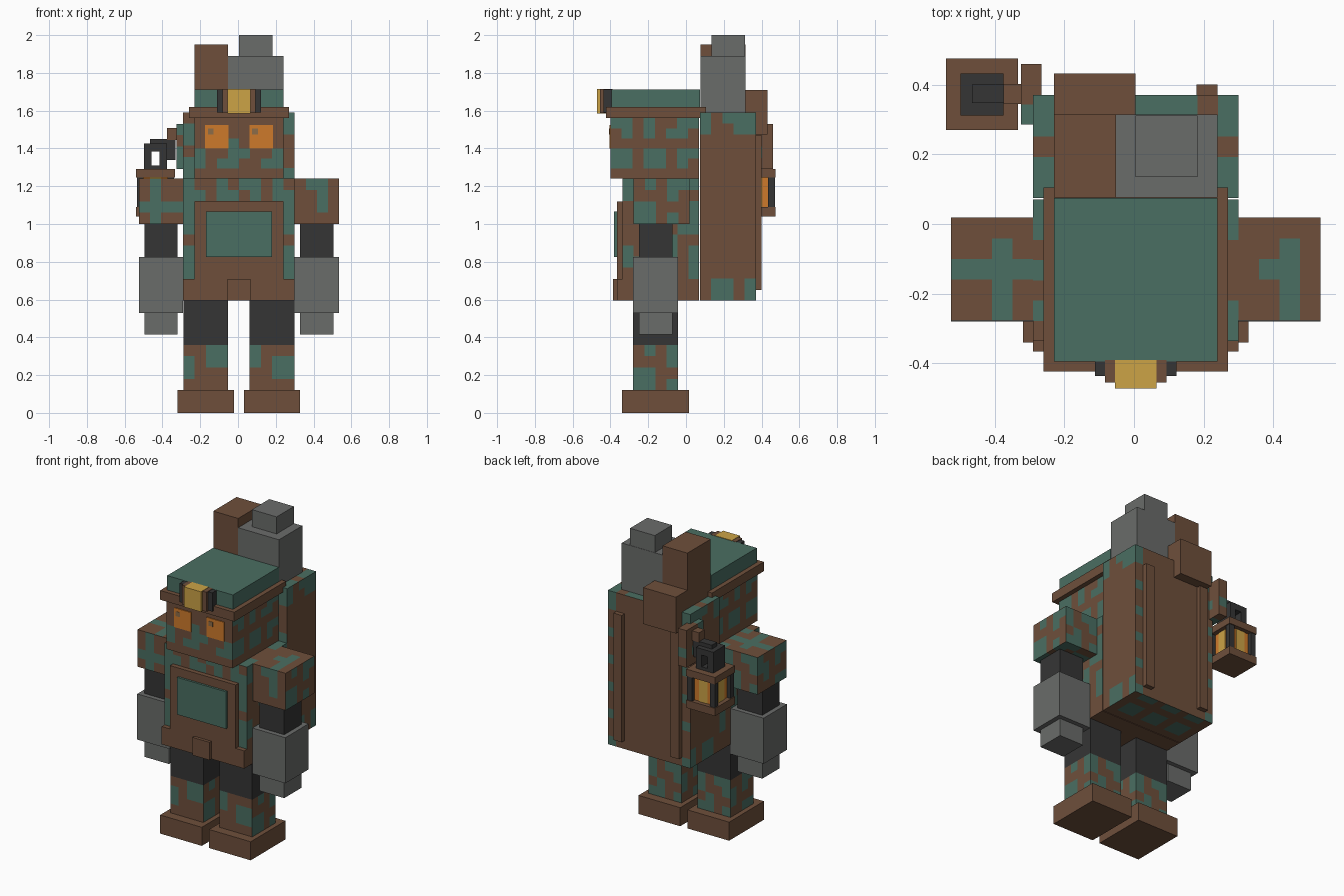
import bpy
import bmesh

if "Cube" in bpy.data.objects:
    bpy.data.objects.remove(bpy.data.objects["Cube"])


def material(name, hex_rgb):
    rgb = [int(hex_rgb[i:i + 2], 16) / 255 for i in (0, 2, 4)]
    lin = [c / 12.92 if c <= 0.04045 else ((c + 0.055) / 1.055) ** 2.4 for c in rgb]
    m = bpy.data.materials.new(name)
    m.diffuse_color = (*lin, 1)
    m.use_nodes = True
    m.node_tree.nodes["Principled BSDF"].inputs["Base Color"].default_value = m.diffuse_color
    return m


BROWN = material("brown", "6E4F3B")
TEAL = material("teal", "4A6E62")
DARK = material("charcoal", "353535")
GREY = material("grey", "6A6C6A")
GOLD = material("gold", "CCA346")
ORANGE = material("orange", "CE7A2B")
GLINT = material("eye_mark", "8C6C48")

# Default camouflage tile, one character per cloth cell
TILE = ["##..#...", ".#.##.##", "...#..##", "##...#..",
        "##.#.##.", "...##...", ".#..#.##", "##.....#"]
CELL = 0.059


def finish(name, bm, mats):
    me = bpy.data.meshes.new(name)
    bm.to_mesh(me)
    bm.free()
    for m in mats:
        me.materials.append(m)
    ob = bpy.data.objects.new(name, me)
    bpy.context.collection.objects.link(ob)
    return ob


def box(name, x, y, z, mat):
    """Plain box given by its x, y and z ranges."""
    bm = bmesh.new()
    bmesh.ops.create_cube(bm, size=1)
    for v in bm.verts:
        v.co = [r[0] + (c + 0.5) * (r[1] - r[0]) for c, r in zip(v.co, (x, y, z))]
    return finish(name, bm, [mat])


def camo_box(name, x, y, z, maps=None):
    """Box whose sides are cell grids; '#' cells are teal, others brown."""
    maps = maps or {}
    rng = (x, y, z)
    bm = bmesh.new()
    for axis, key in enumerate("xyz"):
        ua, va = [(1, 2), (0, 2), (0, 1)][axis]
        for side, sign in ((0, "-"), (1, "+")):
            rows = maps.get(sign + key)
            if not rows:
                nu = max(1, round((rng[ua][1] - rng[ua][0]) / CELL))
                nv = max(1, round((rng[va][1] - rng[va][0]) / CELL))
                rows = ["".join(TILE[(j + side) % 8][(i + 3 * axis) % 8]
                                for i in range(nu)) for j in range(nv)]
            nv, nu = len(rows), len(rows[0])
            grid = []
            for j in range(nv + 1):
                line = []
                for i in range(nu + 1):
                    co = [0, 0, 0]
                    co[axis] = rng[axis][side]
                    co[ua] = rng[ua][0] + (rng[ua][1] - rng[ua][0]) * i / nu
                    co[va] = rng[va][1] - (rng[va][1] - rng[va][0]) * j / nv
                    line.append(bm.verts.new(co))
                grid.append(line)
            # u cross v points along +x, -y or +z
            outward = (side == 1) == (axis != 1)
            for j in range(nv):
                for i in range(nu):
                    q = [grid[j + 1][i], grid[j + 1][i + 1], grid[j][i + 1], grid[j][i]]
                    f = bm.faces.new(q if outward else q[::-1])
                    f.material_index = int(rows[j][i] == "#")
    bmesh.ops.remove_doubles(bm, verts=bm.verts[:], dist=0.0005)
    return finish(name, bm, [BROWN, TEAL])


# Legs and arms, built around each limb's centre line
LEG_FRONT = {"left": ["..##", "#.##", "#...", "...."],
             "right": ["#...", "#.##", "..##", "...."]}
SHOULDER = {
    "left": {"-y": [".#..", ".#..", "####", ".#.."],
             "+z": ["....", "..#.", "####", "..#.", "..#."]},
    "right": {"-y": [".##.", "..#.", "..#.", "...."],
              "+z": ["....", "..#.", ".##.", "..#.", "..#."]}}
for side, leg, arm in (("left", -0.17, -0.4075), ("right", 0.18, 0.4175)):
    def span(c, w):
        return (c - w, c + w)
    box(side + "_shoe", span(leg, 0.149), (-0.34, 0.015), (0, 0.12), BROWN)
    camo_box(side + "_trouser_leg", span(leg, 0.118), (-0.28, -0.043), (0.12, 0.36),
             {"-y": LEG_FRONT[side]})
    box(side + "_thigh", span(leg, 0.118), (-0.28, -0.043), (0.36, 0.6), DARK)
    camo_box(side + "_shoulder", span(arm, 0.1175), (-0.277, 0.018), (1.0, 1.24), SHOULDER[side])
    box(side + "_upper_arm", span(arm, 0.088), (-0.25, -0.072), (0.825, 1.0), DARK)
    box(side + "_forearm", span(arm, 0.1175), (-0.28, -0.043), (0.53, 0.825), GREY)
    box(side + "_hand", span(arm, 0.088), (-0.25, -0.072), (0.415, 0.53), GREY)

# Torso, belt and apron
TORSO_SIDE = ["#..#..#", "##.##..", ".#..#.#", ".##...#", "..#..##",
              "....#..", "#..##.#", "##..#.#", ".#....#"]
camo_box("torso", (-0.29, 0.3), (-0.336, 0.07), (0.71, 1.24),
         {"-y": ["#..#.##.#.", "##.##.#.##"] + ["#........#"] * 3
          + [".........."] + ["#........#"] * 3,
          "+x": TORSO_SIDE, "-x": TORSO_SIDE})
box("belt", (-0.29, 0.3), (-0.366, 0.07), (0.595, 0.71), BROWN)
box("buckle", (-0.055, 0.065), (-0.386, -0.366), (0.595, 0.71), BROWN)
box("apron", (-0.23, 0.24), (-0.366, -0.336), (0.71, 1.12), BROWN)
box("apron_pocket", (-0.17, 0.18), (-0.38, -0.366), (0.825, 1.065), TEAL)

# Head with glowing eyes
HEAD_SIDE = ["##.#..##", ".#.#.##.", "........", "##.##.##", "##.##.#.", "........"]
camo_box("head", (-0.23, 0.24), (-0.4, 0.07), (1.24, 1.56),
         {"-y": ["........", "........", "...#....", "#..##..#", "#.##..##", "........"],
          "+x": HEAD_SIDE, "-x": HEAD_SIDE})
for side, x in (("left", -0.175), ("right", 0.06)):
    box(side + "_eye", (x, x + 0.124), (-0.406, -0.399), (1.4, 1.525), ORANGE)
    box(side + "_eye_mark", (x + 0.015, x + 0.045), (-0.408, -0.405), (1.475, 1.505), GLINT)

# Cap with a head lamp
box("cap_brim", (-0.26, 0.27), (-0.424, 0.105), (1.56, 1.62), BROWN)
box("cap", (-0.23, 0.24), (-0.395, 0.074), (1.62, 1.713), TEAL)
box("lamp_bracket", (-0.112, 0.122), (-0.437, -0.39), (1.59, 1.711), DARK)
box("lamp_rim", (-0.083, 0.093), (-0.455, -0.39), (1.588, 1.714), BROWN)
box("lamp_lens", (-0.055, 0.065), (-0.472, -0.39), (1.586, 1.716), GOLD)

# Backpack
PACK_SIDE = ["#.###", "#..##"] + ["....."] * 13 + [".##.#", ".##.#"]
PACK_TOP = ["########.#", "##########", "..........", "##########", "##########"]
camo_box("backpack", (-0.29, 0.3), (0.074, 0.37), (0.595, 1.59),
         {"+x": PACK_SIDE, "-x": PACK_SIDE, "+z": PACK_TOP,
          "+y": ["##.##....#", "#........#"]
          + ["..........", "#.........", ".........#"] * 4
          + ["..........", "..........", "#........#"],
          "-z": [".##.##.##.", "..........", ".##.##.##.", ".##.##.##.", ".........."]})
for side, x in (("left", -0.23), ("right", 0.18)):
    box(side + "_pack_strap", (x, x + 0.06), (0.37, 0.4), (0.65, 1.47), BROWN)

# Load on top of the backpack
box("tall_crate", (-0.23, -0.052), (0.076, 0.314), (1.59, 1.95), BROWN)
box("back_pouch", (-0.23, 0.005), (0.314, 0.432), (1.475, 1.71), BROWN)
box("grey_canister", (-0.052, 0.24), (0.076, 0.314), (1.59, 1.89), GREY)
box("canister_cap", (0.005, 0.182), (0.135, 0.312), (1.89, 2.0), GREY)

# Lantern bracket on the left of the backpack
camo_box("lantern_mount", (-0.325, -0.265), (0.285, 0.46), (1.29, 1.53),
         {"+z": [".", ".", "#"], "-y": ["#", ".", "#", "#"],
          "-x": ["#..", "#..", "##.", "#.."], "+x": ["...", "...", "##.", "#.."],
          "+y": [".", ".", "#", "."]})
box("lantern_arm", (-0.375, -0.295), (0.345, 0.402), (1.445, 1.507), BROWN)
box("hook_bar", (-0.465, -0.33), (0.347, 0.4), (1.4, 1.45), DARK)
box("hook_tip", (-0.375, -0.33), (0.35, 0.397), (1.34, 1.4), DARK)

# Lantern with handle, corner posts and glowing core
box("handle_top", (-0.498, -0.375), (0.312, 0.432), (1.385, 1.425), DARK)
for i, x in enumerate((-0.498, -0.415)):
    box(f"handle_side_{i + 1}", (x, x + 0.04), (0.312, 0.432), (1.29, 1.385), DARK)
box("handle_foot", (-0.458, -0.415), (0.312, 0.432), (1.29, 1.31), DARK)
box("lantern_roof", (-0.54, -0.333), (0.27, 0.475), (1.245, 1.29), BROWN)
box("lantern_base", (-0.54, -0.333), (0.27, 0.475), (1.04, 1.09), BROWN)
box("lantern_core", (-0.51, -0.363), (0.3, 0.445), (1.09, 1.245), ORANGE)
box("lantern_glow_x", (-0.514, -0.359), (0.342, 0.402), (1.09, 1.245), GOLD)
box("lantern_glow_y", (-0.467, -0.407), (0.296, 0.449), (1.09, 1.245), GOLD)
for i, x in enumerate((-0.535, -0.373)):
    for j, y in enumerate((0.275, 0.435)):
        box(f"lantern_post_{i + 1}{j + 1}", (x, x + 0.035), (y, y + 0.035),
            (1.09, 1.245), DARK)
